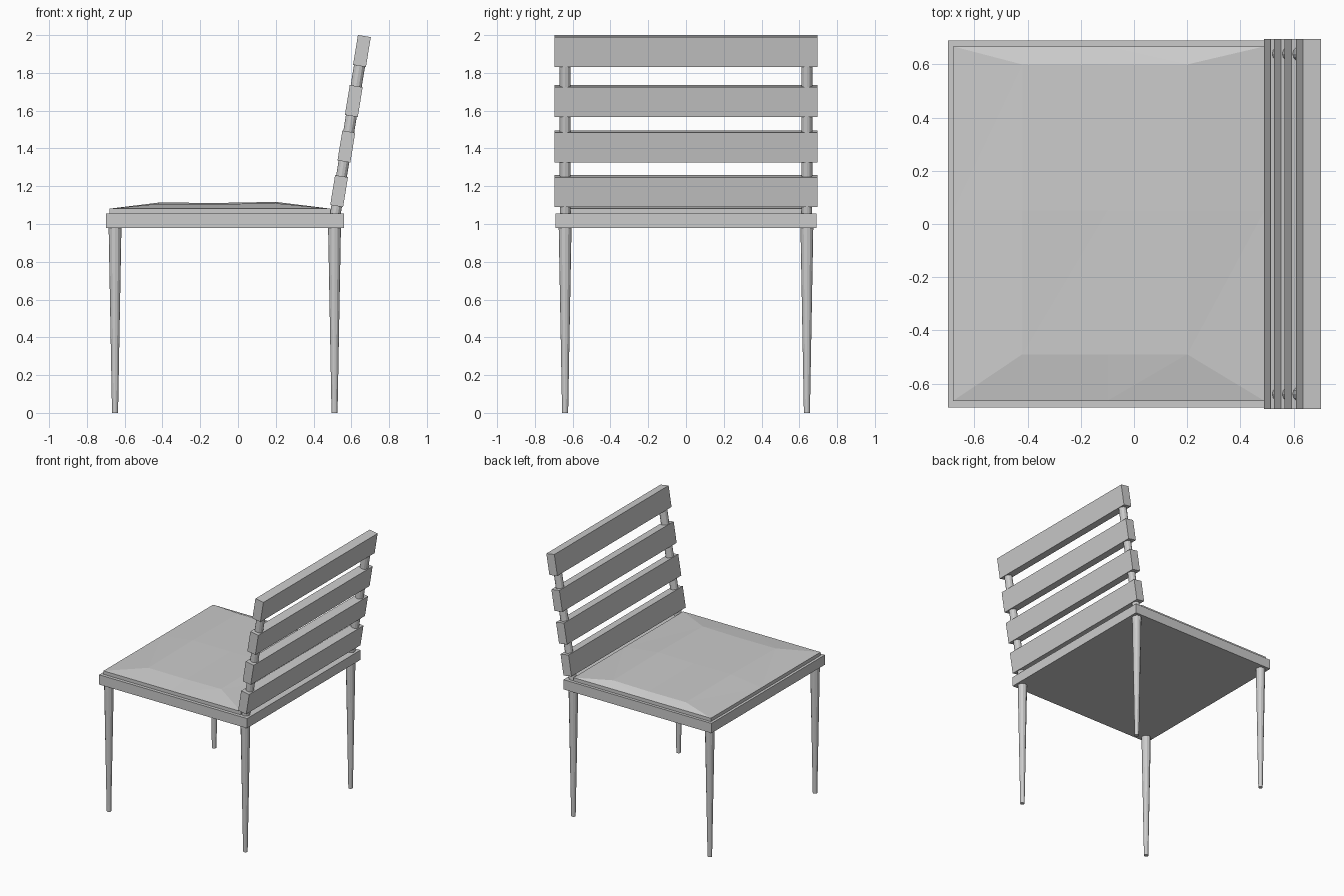
import bpy, bmesh, math
from mathutils import Vector, Matrix

if "Cube" in bpy.data.objects:
    bpy.data.objects.remove(bpy.data.objects["Cube"])

TILT = math.atan(0.163)          # backward lean of the backrest


def finish(name, bm):
    bmesh.ops.recalc_face_normals(bm, faces=bm.faces)
    me = bpy.data.meshes.new(name)
    bm.to_mesh(me)
    bm.free()
    ob = bpy.data.objects.new(name, me)
    bpy.context.collection.objects.link(ob)
    return ob


def box(name, centre, size, tilt=0.0):
    bm = bmesh.new()
    m = (Matrix.Translation(centre) @ Matrix.Rotation(tilt, 4, 'Y')
         @ Matrix.Diagonal((*size, 1)))
    bmesh.ops.create_cube(bm, size=1, matrix=m)
    return finish(name, bm)


def rod(name, a, b, r1, r2, sides=12):
    a, b = Vector(a), Vector(b)
    d = b - a
    bm = bmesh.new()
    m = Matrix.Translation((a + b) / 2) @ d.to_track_quat('Z', 'Y').to_matrix().to_4x4()
    bmesh.ops.create_cone(bm, cap_ends=True, segments=sides, radius1=r1,
                          radius2=r2, depth=d.length, matrix=m)
    return finish(name, bm)


def back_x(z):
    return 0.535 + 0.163 * (z - 1.173)


# Seat frame
box("seat_frame", (-0.07, 0, 1.0175), (1.26, 1.38, 0.075))

# Cushion: thin slab with a low faceted dome
xs = [-0.68, -0.42, -0.1, 0.2, 0.49]
ys = [-0.665, -0.49, 0.05, 0.6, 0.668]
crown_x = [0, 0.9, 0.85, 1.0, 0]
crown_y = [0, 0.8, 1.0, 0.85, 0]
bm = bmesh.new()
top = [[bm.verts.new((x, y, 1.081 + 0.036 * cx * cy)) for x, cx in zip(xs, crown_x)]
       for y, cy in zip(ys, crown_y)]
for j in range(4):
    for i in range(4):
        q = [top[j][i], top[j][i + 1], top[j + 1][i + 1], top[j + 1][i]]
        k = (i + j) % 2
        bm.faces.new((q[k], q[k + 1], q[k + 2]))
        bm.faces.new((q[k], q[k + 2], q[(k + 3) % 4]))
rim = [e for e in bm.edges if e.is_boundary]
skirt = bmesh.ops.extrude_edge_only(bm, edges=rim)["geom"]
for v in skirt:
    if isinstance(v, bmesh.types.BMVert):
        v.co.z = 1.05
bmesh.ops.holes_fill(bm, edges=[e for e in bm.edges if e.is_boundary], sides=0)
finish("seat_cushion", bm)

# Tapered legs and backrest posts, one pair per side
for side, y in (("right", -0.64), ("left", 0.64)):
    for end, x in (("outer", -0.651), ("back", 0.511)):
        rod(f"{end}_leg_{side}", (x, y, 0), (x, y, 0.985), 0.016, 0.034)
    rod(f"back_post_{side}", (back_x(1.04), y, 1.04), (back_x(1.95), y, 1.95), 0.028, 0.03)

# Backrest slats
for n, z in enumerate((1.174, 1.41, 1.651, 1.916), 1):
    box(f"back_slat_{n}", (back_x(z), 0, z), (0.069, 1.39, 0.16), TILT)
